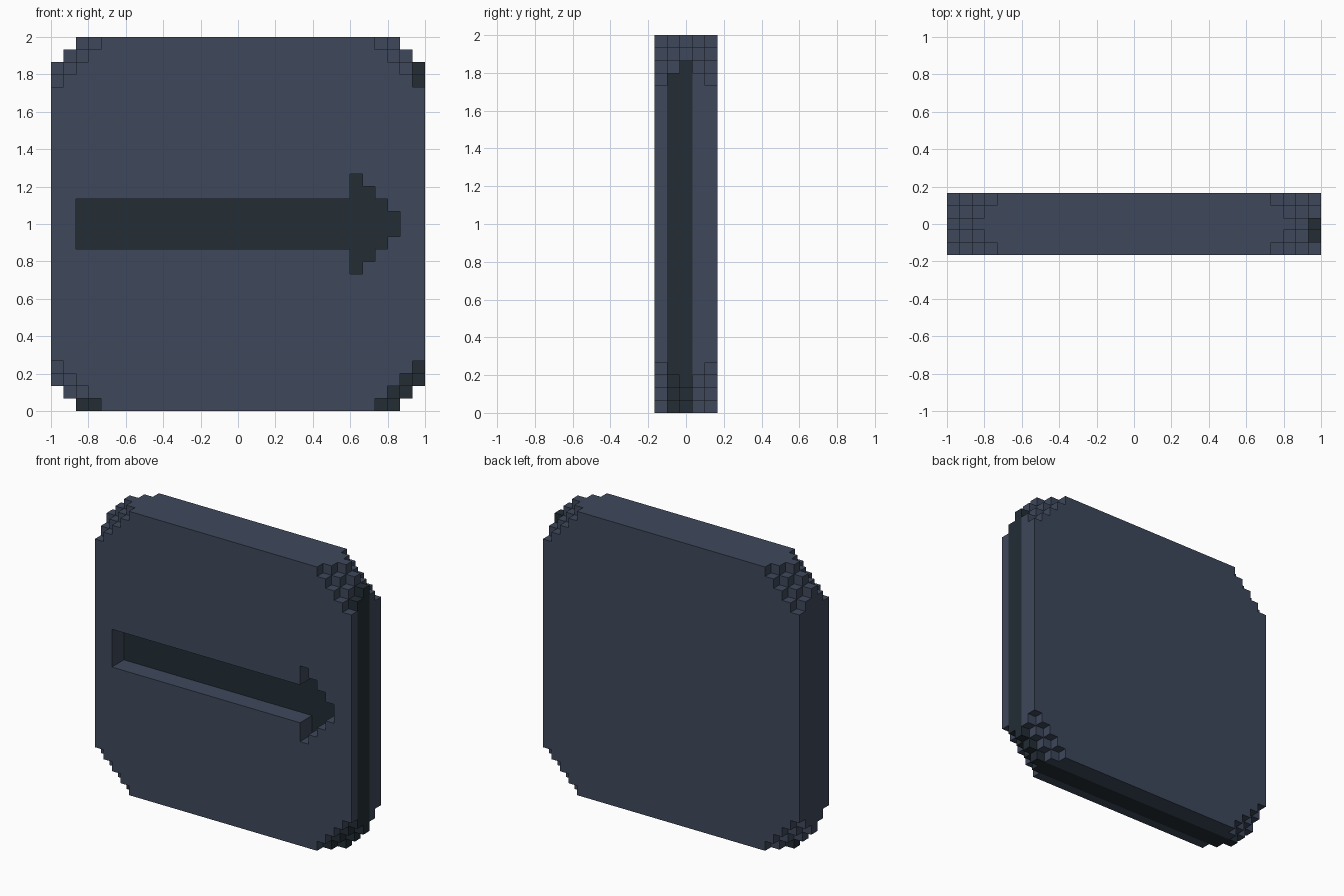
import bpy, bmesh
from mathutils import Vector

if "Cube" in bpy.data.objects:
    bpy.data.objects.remove(bpy.data.objects["Cube"])

# Block grid: 30 wide, 5 deep, 30 tall
U = 1 / 15
NX, NY, NZ = 30, 5, 30


def material(name, srgb):
    lin = [((c / 255 + 0.055) / 1.055) ** 2.4 for c in srgb]
    m = bpy.data.materials.new(name)
    m.diffuse_color = (*lin, 1)
    m.use_nodes = True
    m.node_tree.nodes["Principled BSDF"].inputs["Base Color"].default_value = m.diffuse_color
    return m


slate = material("slate blue", (62, 72, 91))
dark = material("dark teal", (35, 45, 53))

# Arrow profile: column -> half height in blocks (long shaft, stepped head)
ARROW = {i: 2 for i in range(2, 24)}
ARROW.update({24: 4, 25: 3, 26: 2, 27: 1})


def in_arrow(i, k):
    return i in ARROW and 15 - ARROW[i] <= k < 15 + ARROW[i]


def solid(i, j, k):
    if not (0 <= i < NX and 0 <= j < NY and 0 <= k < NZ):
        return False
    corner = min(i, NX - 1 - i) + min(j, NY - 1 - j) + min(k, NZ - 1 - k)
    # the four corners are stepped off, the arrow is sunk two blocks deep
    return corner >= 4 - 0 if min(i, NX - 1 - i) < 4 and min(k, NZ - 1 - k) < 4 \
        else not (j < 2 and in_arrow(i, k))


def part_of(i, j, k):
    if j == 2 and in_arrow(i, k):
        return "arrow_inlay"
    r = NX - 1 - i
    if j in (1, 2) and (r == 0 or k == 0 or r + k <= 3):
        return "edge_band"
    return "slab"


builders = {n: bmesh.new() for n in ("slab", "edge_band", "arrow_inlay")}
origin = Vector((-NX / 2, -NY / 2, 0))


def add_face(bm, cell, axis, side):
    # one exposed block face, wound outwards
    a, b = (axis + 1) % 3, (axis + 2) % 3
    corners = []
    for s, t in ((0, 0), (1, 0), (1, 1), (0, 1)):
        p = Vector(cell)
        p[axis] += max(side, 0)
        p[a] += s
        p[b] += t
        corners.append((p + origin) * U)
    if side < 0:
        corners.reverse()
    bm.faces.new([bm.verts.new(c) for c in corners])


# Collect the visible faces of every part
for i in range(NX):
    for j in range(NY):
        for k in range(NZ):
            if not solid(i, j, k):
                continue
            for axis in range(3):
                for side in (-1, 1):
                    n = [i, j, k]
                    n[axis] += side
                    if not solid(*n):
                        add_face(builders[part_of(i, j, k)], (i, j, k), axis, side)

# Weld each part and make it an object
for name, bm in builders.items():
    bmesh.ops.remove_doubles(bm, verts=bm.verts[:], dist=1e-4)
    me = bpy.data.meshes.new(name)
    bm.to_mesh(me)
    bm.free()
    me.materials.append(slate if name == "slab" else dark)
    bpy.context.collection.objects.link(bpy.data.objects.new(name, me))
